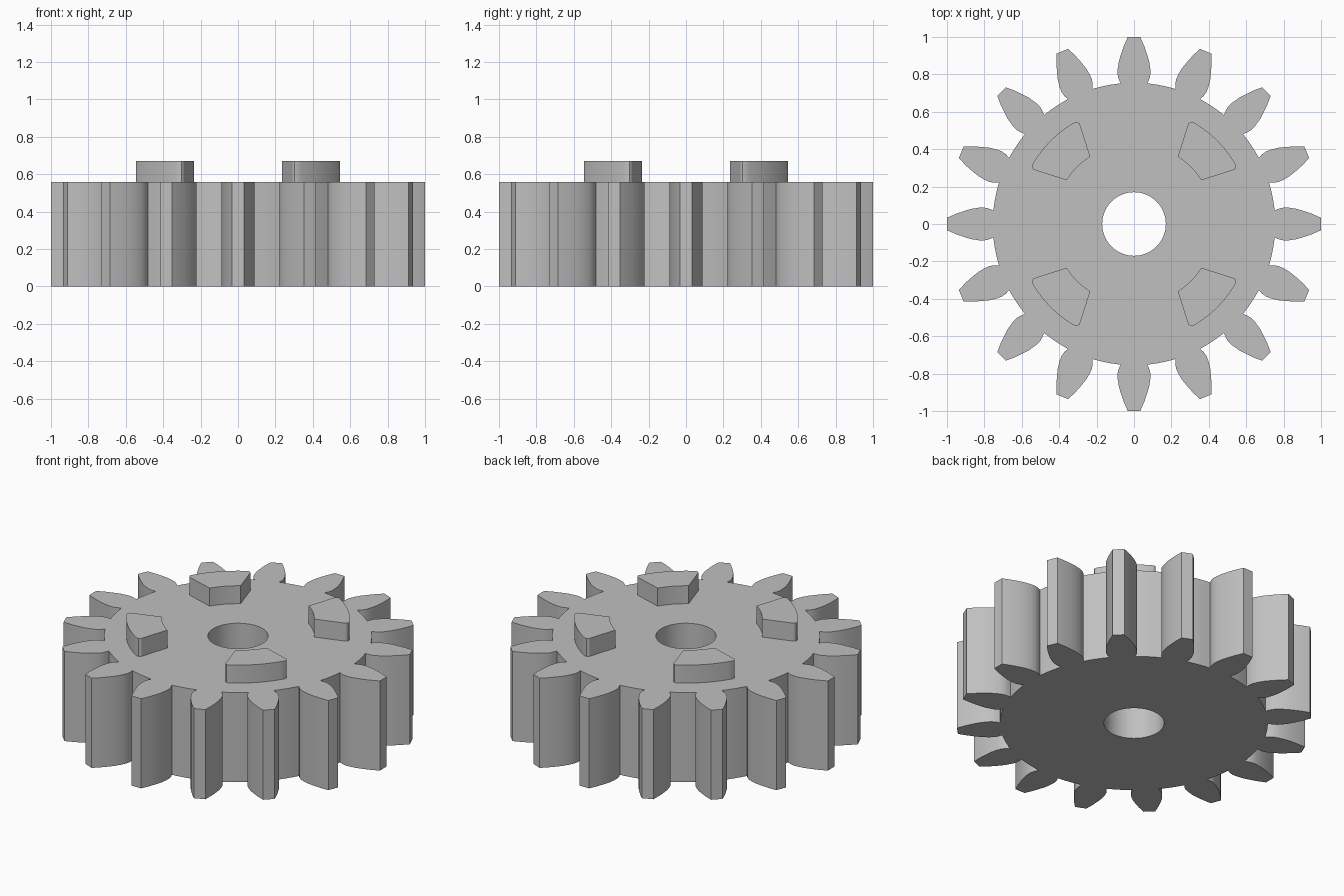
import bpy, bmesh
from math import cos, sin, radians, tau, atan2, hypot

cube = bpy.data.objects.get("Cube")
if cube:
    bpy.data.objects.remove(cube, do_unlink=True)

TEETH, ROOT_R, BORE_R = 16, 0.755, 0.17
GEAR_H, LUG_TOP = 0.558, 0.67

grey = bpy.data.materials.new("plain_grey")
grey.use_nodes = True
colour = (0.53, 0.53, 0.53, 1)
grey.diffuse_color = colour
grey.node_tree.nodes["Principled BSDF"].inputs["Base Color"].default_value = colour


def polar(r, a):
    return (r * cos(a), r * sin(a))


def prism(name, loops, z0, z1):
    """Fill closed outlines (the later ones are holes) and extrude upward."""
    bm = bmesh.new()
    edges = []
    for loop in loops:
        vs = [bm.verts.new((x, y, z0)) for x, y in loop]
        edges += [bm.edges.new((v, vs[i - 1])) for i, v in enumerate(vs)]
    bmesh.ops.triangle_fill(bm, use_beauty=True, use_dissolve=False, edges=edges)
    ext = bmesh.ops.extrude_face_region(bm, geom=bm.faces[:], use_keep_orig=True)
    top = [g for g in ext["geom"] if isinstance(g, bmesh.types.BMVert)]
    bmesh.ops.translate(bm, verts=top, vec=(0, 0, z1 - z0))
    bmesh.ops.recalc_face_normals(bm, faces=bm.faces[:])
    mesh = bpy.data.meshes.new(name)
    bm.to_mesh(mesh)
    bm.free()
    mesh.materials.append(grey)
    obj = bpy.data.objects.new(name, mesh)
    bpy.context.collection.objects.link(obj)
    bpy.ops.object.select_all(action="DESELECT")
    obj.select_set(True)
    bpy.context.view_layer.objects.active = obj
    bpy.ops.object.shade_smooth_by_angle(angle=radians(30))
    return obj


# Tooth flank as (distance out, half width), mirrored for the other side
flank = [(0.752, 0.071), (0.775, 0.082), (0.80, 0.088), (0.83, 0.087), (0.87, 0.081),
         (0.91, 0.069), (0.95, 0.055), (0.98, 0.042), (1.0, 0.033)]
tooth = [(x, -y) for x, y in flank] + flank[::-1]
half_root = atan2(flank[0][1], flank[0][0])

# Gear outline: each tooth followed by its root arc
outline = []
for i in range(TEETH):
    a = i * tau / TEETH
    outline += [polar(hypot(x, y), a + atan2(y, x)) for x, y in tooth]
    gap = tau / TEETH - 2 * half_root
    outline += [polar(ROOT_R, a + half_root + gap * k / 5) for k in range(1, 5)]

bore = [polar(BORE_R, tau * i / 64) for i in range(64)]
prism("gear_body", [outline, bore], 0, GEAR_H)

# Four ring-segment lugs on the top face, with softened outer corners
for i, side in enumerate(("back_left", "back_right", "front_right", "front_left")):
    mid = radians(45 + 90 * i)
    inner = [polar(0.43, mid + radians(12 - 4 * k)) for k in range(7)]
    outer = [polar(0.63, mid + radians(-14.8 + 29.6 * k / 12)) for k in range(13)]
    corners = [[polar(r, mid + s * radians(d)) for r, d in ((0.61, 16.6), (0.625, 16.0))]
               for s in (-1, 1)]
    prism("lug_" + side, [inner + corners[0] + outer + corners[1][::-1]],
          GEAR_H - 0.01, LUG_TOP)
